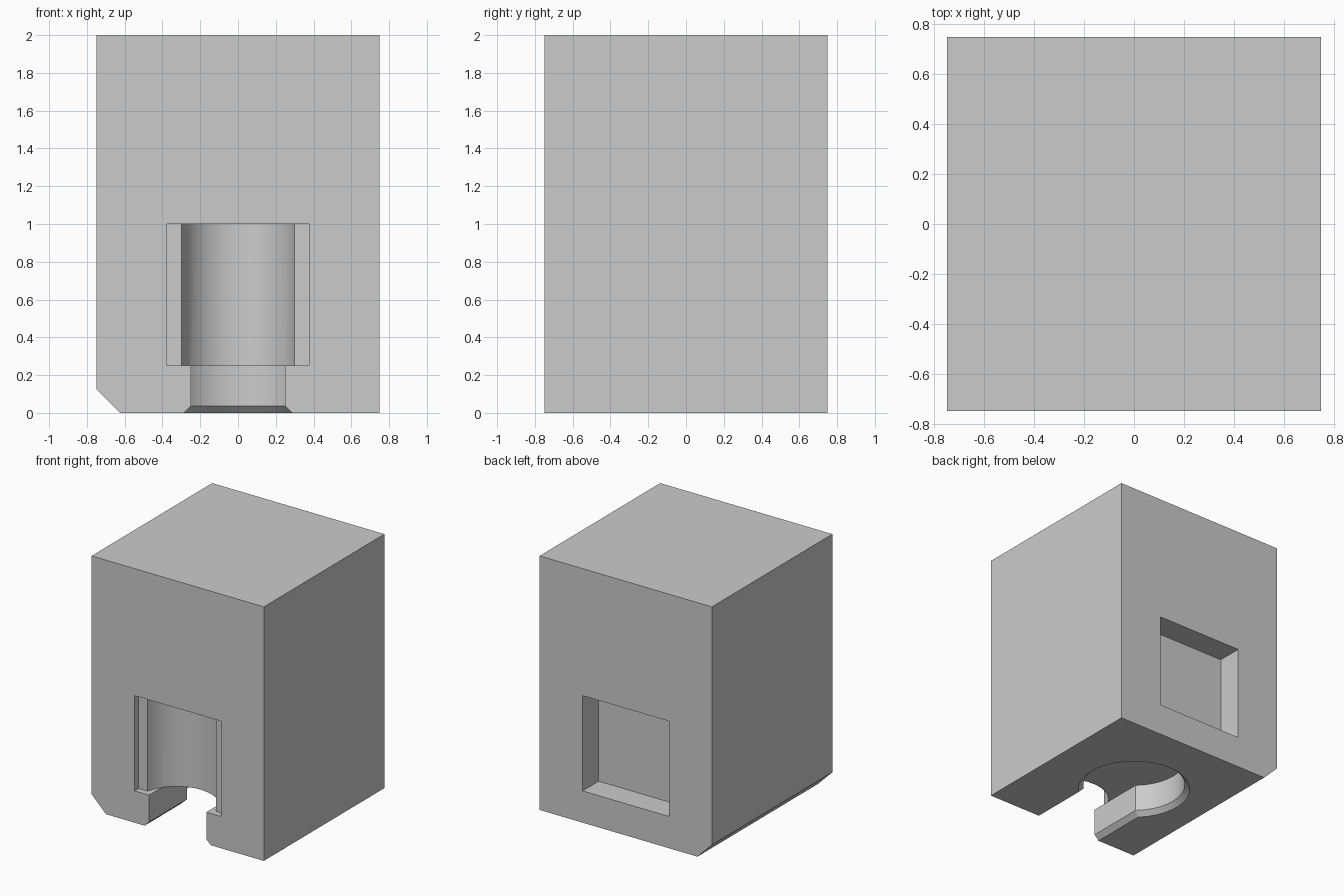
import bpy, bmesh, math

if "Cube" in bpy.data.objects:
    bpy.data.objects.remove(bpy.data.objects["Cube"])

grey = bpy.data.materials.new("plain grey")
grey.diffuse_color = (0.6, 0.6, 0.6, 1)
grey.use_nodes = True
grey.node_tree.nodes["Principled BSDF"].inputs["Base Color"].default_value = grey.diffuse_color


def loft(name, rings):
    """Closed solid through matching rings of 3D points."""
    bm = bmesh.new()
    loops = [[bm.verts.new(p) for p in ring] for ring in rings]
    n = len(loops[0])
    for a, b in zip(loops, loops[1:]):
        for i in range(n):
            j = (i + 1) % n
            bm.faces.new((a[i], a[j], b[j], b[i]))
    bm.faces.new(loops[0])
    bm.faces.new(loops[-1])
    bmesh.ops.recalc_face_normals(bm, faces=bm.faces)
    mesh = bpy.data.meshes.new(name)
    bm.to_mesh(mesh)
    bm.free()
    mesh.materials.append(grey)
    obj = bpy.data.objects.new(name, mesh)
    bpy.context.collection.objects.link(obj)
    return obj


def box(name, x, y0, y1, z0, z1):
    return loft(name, [[(-x, y0, z), (x, y0, z), (x, y1, z), (-x, y1, z)]
                       for z in (z0, z1)])


def keyhole(z, grow):
    """Round hole opening into a straight slot at the front."""
    r, w, n = 0.375 + grow, 0.25 + grow, 28
    a = math.asin(w / r)
    start, sweep = -math.pi / 2 + a, 2 * math.pi - 2 * a
    pts = [(r * math.cos(start + sweep * i / n),
            r * math.sin(start + sweep * i / n), z) for i in range(n + 1)]
    return pts + [(-w, -1, z), (w, -1, z)]


# Block with one bottom edge bevelled
outline = [(-0.625, 0), (0.75, 0), (0.75, 2), (-0.75, 2), (-0.75, 0.125)]
block = loft("block", [[(x, y, z) for x, z in outline] for y in (-0.75, 0.75)])

# Upright round groove in the front
R, N = 0.308, 32
groove = loft("groove_cutter", [
    [(R * math.cos(2 * math.pi * i / N), -0.77 + R * math.sin(2 * math.pi * i / N), z)
     for i in range(N)] for z in (0.25, 1)])

cutters = [
    box("front_recess_cutter", 0.375, -1, -0.7, 0.25, 1),
    box("back_recess_cutter", 0.375, 0.55, 1, 0.25, 1),
    groove,
    # Bottom keyhole with a chamfered mouth
    loft("keyhole_cutter", [keyhole(-0.0375, 0.075), keyhole(0.0375, 0),
                            keyhole(0.25, 0)]),
]

# Cut everything out of the block
bpy.context.view_layer.objects.active = block
block.select_set(True)
for cutter in cutters:
    mod = block.modifiers.new(cutter.name, 'BOOLEAN')
    mod.operation = 'DIFFERENCE'
    mod.solver = 'EXACT'
    mod.object = cutter
    bpy.ops.object.modifier_apply(modifier=mod.name)
    bpy.data.objects.remove(cutter)

bpy.ops.object.shade_smooth_by_angle(angle=math.radians(25))
